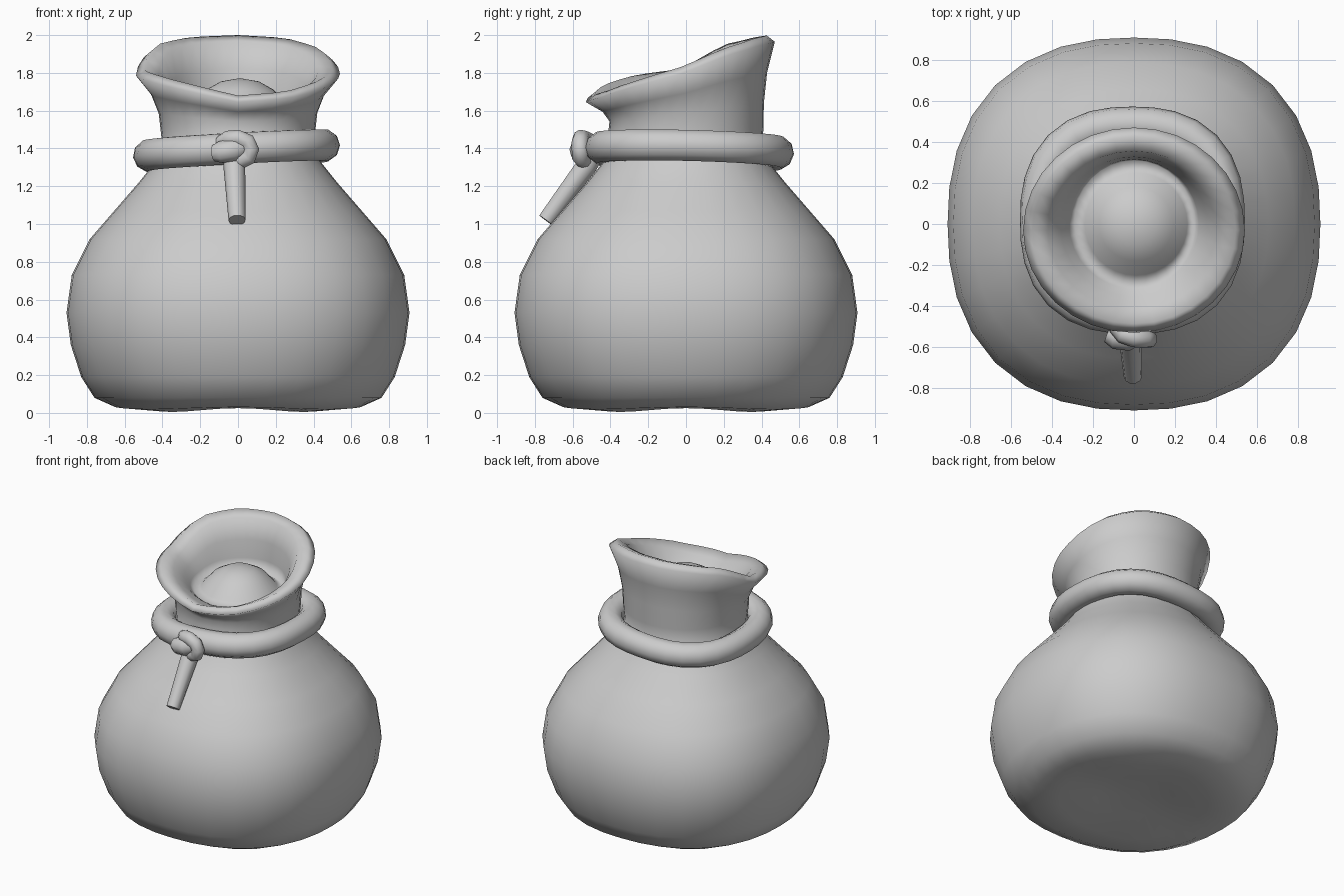
import bpy, bmesh
from math import sin, cos, pi, radians

if "Cube" in bpy.data.objects:
    bpy.data.objects.remove(bpy.data.objects["Cube"])

N = 32


def squircle(t, n):
    """Unit superellipse point at angle t."""
    k = (abs(cos(t)) ** n + abs(sin(t)) ** n) ** (-1 / n)
    return k * cos(t), k * sin(t)


def mix(a, b, f):
    return tuple(p + (q - p) * f for p, q in zip(a, b))


def activate(ob):
    bpy.ops.object.select_all(action='DESELECT')
    ob.select_set(True)
    bpy.context.view_layer.objects.active = ob


def loft(name, rings, bottom, top):
    bm = bmesh.new()
    vs = [[bm.verts.new(p) for p in r] for r in rings]
    for a, b in zip(vs, vs[1:]):
        for i in range(N):
            j = (i + 1) % N
            bm.faces.new((a[i], a[j], b[j], b[i]))
    lo, hi = bm.verts.new(bottom), bm.verts.new(top)
    for i in range(N):
        j = (i + 1) % N
        bm.faces.new((lo, vs[0][j], vs[0][i]))
        bm.faces.new((hi, vs[-1][i], vs[-1][j]))
    me = bpy.data.meshes.new(name)
    bm.to_mesh(me)
    bm.free()
    ob = bpy.data.objects.new(name, me)
    bpy.context.collection.objects.link(ob)
    activate(ob)
    bpy.ops.object.shade_smooth()
    return ob


def cord(name, pts, radius, closed=False, radii=None):
    cu = bpy.data.curves.new(name, 'CURVE')
    cu.dimensions = '3D'
    cu.bevel_depth = radius
    cu.bevel_resolution = 3
    cu.use_fill_caps = True
    sp = cu.splines.new('POLY')
    sp.points.add(len(pts) - 1)
    for i, p in enumerate(pts):
        sp.points[i].co = (*p, 1)
        sp.points[i].radius = radii[i] if radii else 1
    sp.use_cyclic_u = closed
    ob = bpy.data.objects.new(name, cu)
    bpy.context.collection.objects.link(ob)
    activate(ob)
    bpy.ops.object.convert(target='MESH')
    bpy.ops.object.shade_smooth_by_angle(angle=radians(50))


angles = [2 * pi * i / N for i in range(N)]

# Belly profile: radius, height, squareness, lift of the sides against the corners
belly = [(0.25, 0.05, 2.1, 0.0), (0.48, 0.015, 2.2, 0.02), (0.65, 0.025, 2.25, 0.012),
         (0.76, 0.08, 2.3, 0), (0.83, 0.19, 2.32, 0), (0.885, 0.36, 2.35, 0),
         (0.908, 0.53, 2.35, 0), (0.88, 0.73, 2.35, 0), (0.785, 0.92, 2.3, 0),
         (0.655, 1.07, 2.25, 0), (0.525, 1.22, 2.2, 0), (0.445, 1.32, 2.2, 0),
         (0.40, 1.41, 2.1, 0), (0.41, 1.50, 2.1, 0)]
rings = []
for r, z, n, lift in belly:
    ring = []
    for t in angles:
        x, y = squircle(t, n)
        ring.append((r * x, r * y, max(0, z + lift * cos(2 * t) ** 2 - lift / 2)))
    rings.append(ring)

# Tilted mouth: rim height every 30 degrees, counter-clockwise from the right
heights = [1.83, 1.93, 1.985, 2.0, 1.99, 1.95, 1.82, 1.79, 1.74, 1.68, 1.70, 1.76]


def rim_height(t):
    f = t / (pi / 6)
    i = int(f)
    return heights[i % 12] + (heights[(i + 1) % 12] - heights[i % 12]) * (f - i)


def rim(rx, ry, drop):
    return [(rx * cos(t), -0.03 + ry * sin(t), rim_height(t) - drop) for t in angles]


outer, lip, inner = rim(0.54, 0.5, 0.035), rim(0.495, 0.455, 0), rim(0.42, 0.385, 0.03)
throat = [(0.29 * cos(t), 0.01 + 0.30 * sin(t), 1.60) for t in angles]
neck = rings[-1]
for f, pinch in ((0.3, 0.935), (0.65, 0.93)):
    mid = [mix(a, b, f) for a, b in zip(neck, outer)]
    rings.append([(x * pinch, y * pinch + 0.012, z) for x, y, z in mid])
rings += [outer, lip, inner]
for f, pinch in ((0.4, 0.97), (0.75, 0.98)):
    mid = [mix(a, b, f) for a, b in zip(inner, throat)]
    rings.append([(x * pinch, y * pinch, z) for x, y, z in mid])
rings.append(throat)
# Domed filling seen inside the mouth
for r, z in ((0.25, 1.63), (0.18, 1.71), (0.10, 1.755)):
    rings.append([(r * cos(t) + 0.01, r * sin(t), z) for t in angles])
loft("sack", rings, (0, 0, 0.06), (0.01, 0, 1.772))

# Rope round the neck
path = []
for t in angles:
    x, y = squircle(t, 2.5)
    z = 1.389 + 0.027 * cos(t) - 0.012 * sin(t)
    path.append((-0.008 + 0.462 * x, 0.018 + 0.468 * y, z))
cord("neck_rope", path, 0.086, closed=True)

# Knot: a loop over the top, a stub to the left, and the hanging tail
cord("knot_loop", [(-0.08, -0.50, 1.43), (-0.05, -0.54, 1.45), (0.0, -0.555, 1.455),
                   (0.05, -0.56, 1.435), (0.07, -0.56, 1.395), (0.055, -0.56, 1.355),
                   (0.01, -0.54, 1.335)], 0.045)
cord("knot_stub", [(-0.125, -0.535, 1.375), (-0.09, -0.55, 1.38), (-0.03, -0.555, 1.39),
                   (0.03, -0.53, 1.41)], 0.06, radii=[0.75, 1, 1.05, 0.9])
cord("rope_tail", [(-0.02, -0.48, 1.39), (-0.02, -0.525, 1.31), (-0.005, -0.742, 1.02)],
     0.058, radii=[1, 1, 0.78])
